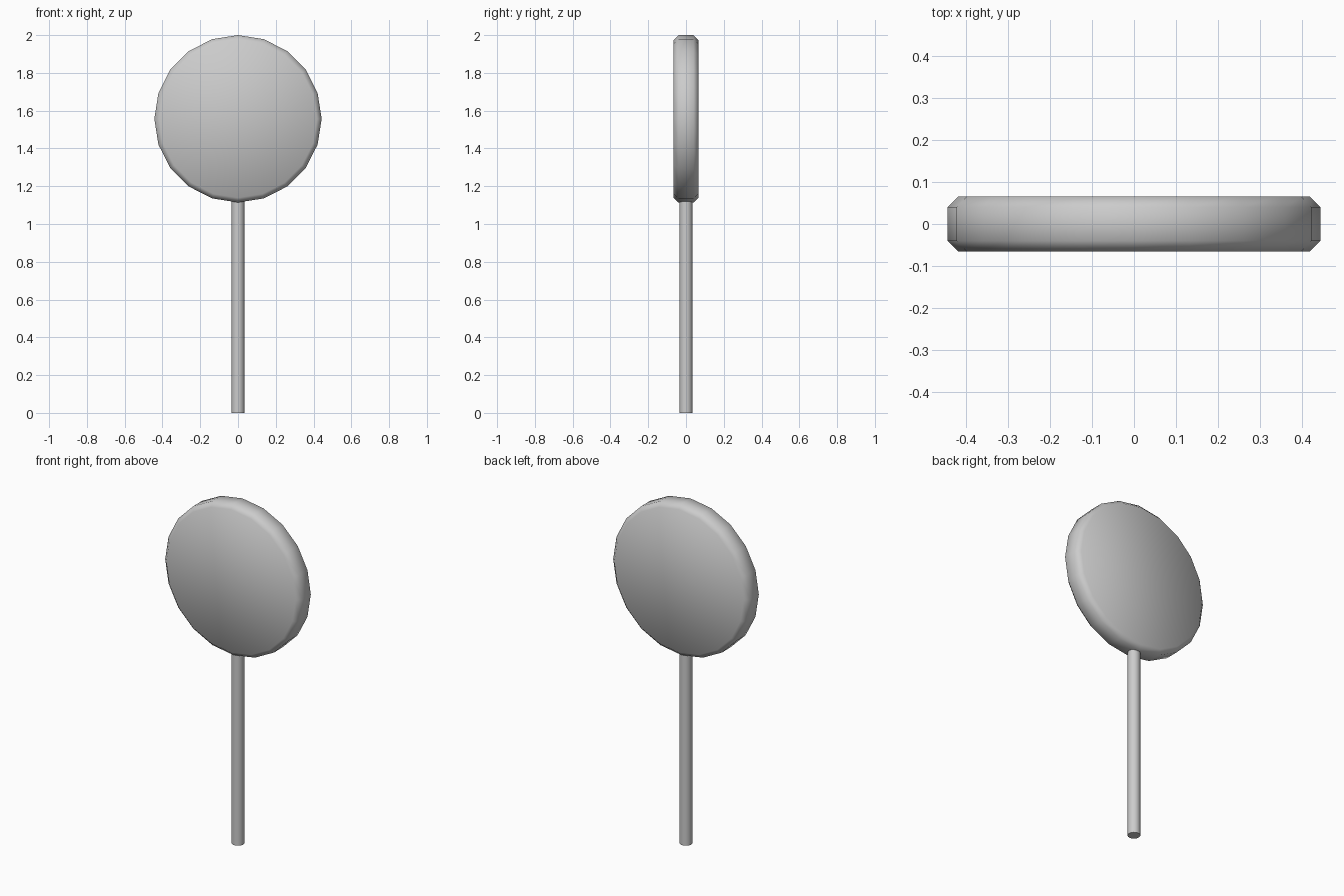
import bpy, bmesh
from math import radians, pi, cos, sin

if "Cube" in bpy.data.objects:
    bpy.data.objects.remove(bpy.data.objects["Cube"])


def lathe(name, profile, sides):
    """Closed solid of revolution about local z from (radius, height) points."""
    bm = bmesh.new()
    rings = [[bm.verts.new((r * cos(2 * pi * i / sides), r * sin(2 * pi * i / sides), h))
              for i in range(sides)] for r, h in profile]
    for a, b in zip(rings, rings[1:]):
        for i in range(sides):
            j = (i + 1) % sides
            bm.faces.new((a[i], a[j], b[j], b[i]))
    bm.faces.new(rings[0][::-1])
    bm.faces.new(rings[-1])
    mesh = bpy.data.meshes.new(name)
    bm.to_mesh(mesh)
    bm.free()
    obj = bpy.data.objects.new(name, mesh)
    bpy.context.collection.objects.link(obj)
    bpy.ops.object.select_all(action='DESELECT')
    obj.select_set(True)
    bpy.context.view_layer.objects.active = obj
    return obj


# Chamfered candy disc, smooth all over, standing upright facing -y
candy = lathe("candy_disc", [(0.418, -0.065), (0.443, -0.04), (0.443, 0.04), (0.418, 0.065)], 20)
candy.location.z = 1.557
candy.rotation_euler.x = radians(90)
bpy.ops.object.shade_smooth()

# Round stick, its top just inside the disc
lathe("stick", [(0.034, 0), (0.034, 1.14)], 16)
bpy.ops.object.shade_smooth_by_angle(angle=radians(40))
